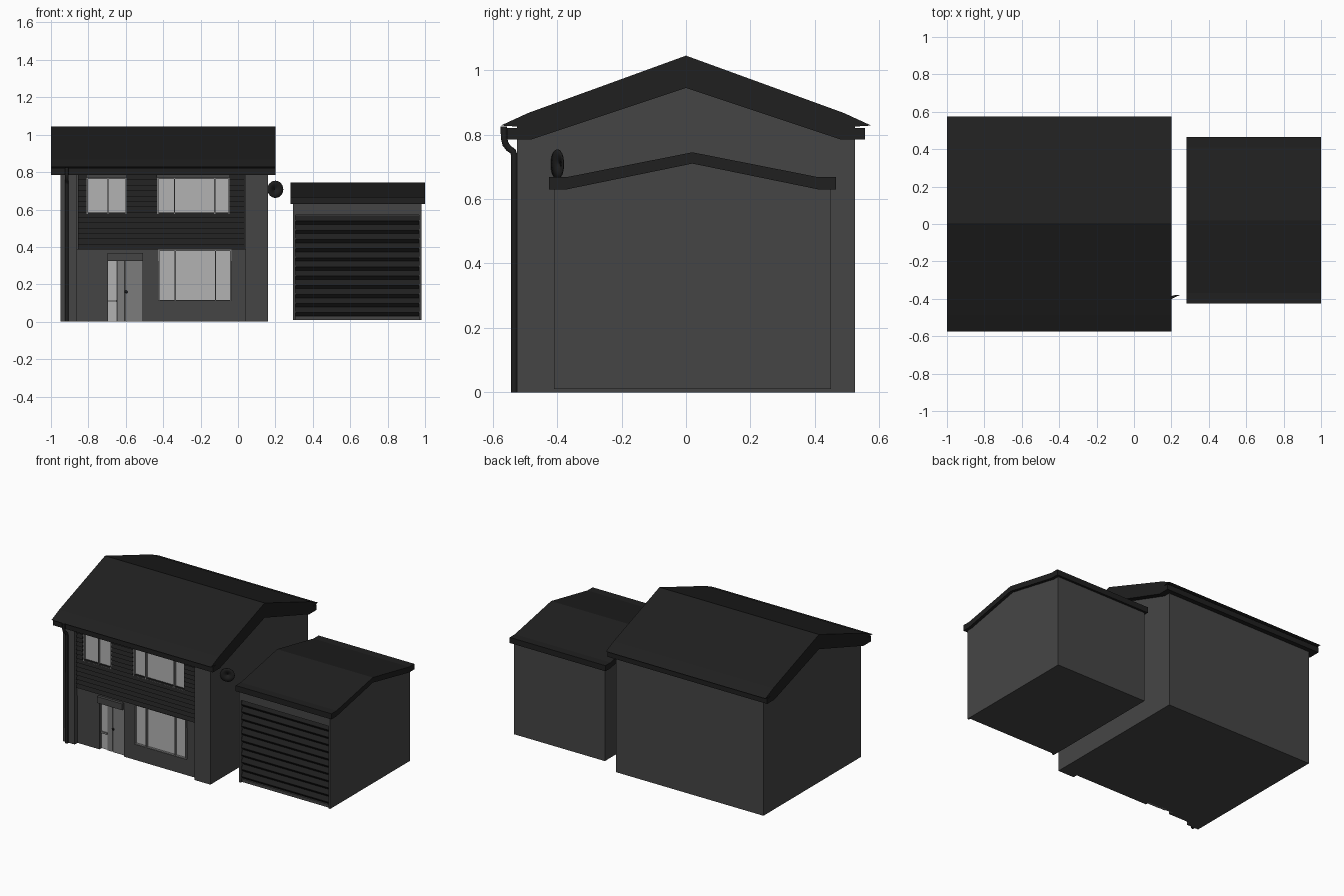
import bpy, bmesh, math
from mathutils import Vector

if "Cube" in bpy.data.objects:
    bpy.data.objects.remove(bpy.data.objects["Cube"])


def mat(name, v):
    m = bpy.data.materials.new(name)
    m.diffuse_color = (v, v, v, 1)
    m.use_nodes = True
    m.node_tree.nodes["Principled BSDF"].inputs["Base Color"].default_value = m.diffuse_color
    return m


WALL, ROOF = mat("wall_grey", 0.06), mat("roof_dark", 0.014)
GLASS, FRAME = mat("glass_pale", 0.45), mat("frame_grey", 0.2)


def finish(name, bm, m):
    bmesh.ops.recalc_face_normals(bm, faces=bm.faces[:])
    me = bpy.data.meshes.new(name)
    bm.to_mesh(me)
    bm.free()
    me.materials.append(m)
    ob = bpy.data.objects.new(name, me)
    bpy.context.collection.objects.link(ob)
    return ob


def add_prism(bm, axis, pts, lo, hi):
    """Extrude a 2D profile along an axis: x takes (y,z), y takes (x,z), z takes (x,y)."""
    def co(p, t):
        return {"x": (t, p[0], p[1]), "y": (p[0], t, p[1]), "z": (p[0], p[1], t)}[axis]
    a = [bm.verts.new(co(p, lo)) for p in pts]
    b = [bm.verts.new(co(p, hi)) for p in pts]
    bm.faces.new(a)
    bm.faces.new(b[::-1])
    n = len(pts)
    for i in range(n):
        bm.faces.new((a[i], b[i], b[(i + 1) % n], a[(i + 1) % n]))


def prism(name, axis, pts, lo, hi, m):
    bm = bmesh.new()
    add_prism(bm, axis, pts, lo, hi)
    return finish(name, bm, m)


def boxes(name, items, m):
    """Each item is (x0, x1, y0, y1, z0, z1)."""
    bm = bmesh.new()
    for x0, x1, y0, y1, z0, z1 in items:
        add_prism(bm, "z", [(x0, y0), (x1, y0), (x1, y1), (x0, y1)], z0, z1)
    return finish(name, bm, m)


def mirror_profile(half, centre=0):
    """Close a half profile (y offsets <= 0) across its centre line."""
    return ([(centre + y, z) for y, z in half]
            + [(centre - y, z) for y, z in reversed(half) if y != 0])


# House walls: plan with a shallow recess between the two front piers
plan = [(-0.95, -0.525), (-0.86, -0.525), (-0.86, -0.465), (0.04, -0.465),
        (0.04, -0.525), (0.16, -0.525), (0.16, 0.525), (-0.95, 0.525)]
prism("house_walls", "z", plan, 0, 0.79, WALL)
prism("house_gables", "x", [(-0.50, 0.785), (0.50, 0.785), (0, 0.96)], -0.95, 0.16, WALL)

# House roof: kicked eaves, pitched sheet with deep verge
outer = [(-0.525, 0.785), (-0.525, 0.825), (-0.575, 0.828), (-0.49, 0.867), (0, 1.045)]
roof_pts = outer + [(-y, z) for y, z in outer[-2::-1]] + [(0.48, 0.785), (0, 0.945), (-0.48, 0.785)]
prism("house_roof", "x", roof_pts, -1.0, 0.2, ROOF)
boxes("gutters", [(-1, 0.2, s - 0.0175, s + 0.0175, 0.785, 0.821)
                  for s in (-0.5385, 0.5385)], ROOF)

# Ground floor front panels around door and window
boxes("ground_panels", [
    (-0.86, -0.695, -0.495, -0.46, 0, 0.325),
    (-0.51, -0.425, -0.495, -0.46, 0, 0.325),
    (-0.425, -0.035, -0.495, -0.46, 0, 0.11),
    (-0.035, 0.04, -0.495, -0.46, 0, 0.325),
    (-0.86, -0.425, -0.50, -0.46, 0.325, 0.388),
    (-0.035, 0.04, -0.50, -0.46, 0.325, 0.388)], WALL)
boxes("door_hood", [(-0.697, -0.507, -0.52, -0.46, 0.325, 0.368)], WALL)

# Lapped cladding, split around the upper windows
bm = bmesh.new()
ROWS, Z0, Z1 = 14, 0.385, 0.785
pitch = (Z1 - Z0) / ROWS
for i in range(ROWS):
    z = Z0 + i * pitch
    spans = [(-0.855, 0.035)] if z < 0.56 else [(-0.855, -0.81), (-0.595, -0.432), (-0.045, 0.035)]
    for a, b in spans:
        add_prism(bm, "x", [(-0.46, z), (-0.517, z), (-0.504, z + pitch), (-0.46, z + pitch)], a, b)
finish("cladding", bm, ROOF)


def window(name, x0, x1, z0, z1, mullions):
    w, y0, y1 = 0.007, -0.508, -0.46
    boxes(name + "_glass", [(x0, x1, -0.492, y1, z0, z1)], GLASS)
    bars = [(x0, x0 + w, y0, y1, z0, z1), (x1 - w, x1, y0, y1, z0, z1),
            (x0 + w, x1 - w, y0, y1, z0, z0 + w), (x0 + w, x1 - w, y0, y1, z1 - w, z1)]
    bars += [(m - w / 2, m + w / 2, y0, y1, z0 + w, z1 - w) for m in mullions]
    boxes(name + "_frame", bars, FRAME)


window("upper_left_window", -0.81, -0.595, 0.57, 0.77, [-0.695])
window("upper_right_window", -0.432, -0.045, 0.57, 0.77, [-0.34, -0.125])
window("lower_window", -0.427, -0.035, 0.11, 0.385, [-0.335, -0.12])

# Front door with glazed sidelight
boxes("front_door", [(-0.604, -0.51, -0.48, -0.46, 0, 0.325),
                     (-0.648, -0.608, -0.478, -0.46, 0, 0.325)], FRAME)
boxes("sidelight_glass", [(-0.695, -0.65, -0.472, -0.46, 0, 0.325)], GLASS)
boxes("sidelight_bar", [(-0.695, -0.65, -0.48, -0.46, 0.105, 0.117)], FRAME)
bm = bmesh.new()
bmesh.ops.create_uvsphere(bm, u_segments=12, v_segments=8, radius=0.008)
bmesh.ops.translate(bm, verts=bm.verts, vec=(-0.598, -0.488, 0.16))
finish("door_knob", bm, ROOF)

# Downpipe swept from the gutter to the ground
cu = bpy.data.curves.new("downpipe", "CURVE")
cu.dimensions = "3D"
cu.bevel_depth, cu.bevel_resolution, cu.use_fill_caps = 0.01, 2, True
path = [(-0.565, 0.825), (-0.565, 0.79), (-0.56, 0.77), (-0.55, 0.757), (-0.537, 0.748),
        (-0.533, 0.735), (-0.533, 0)]
sp = cu.splines.new("POLY")
sp.points.add(len(path) - 1)
for p, (y, z) in zip(sp.points, path):
    p.co = (-0.915, y, z, 1)
pipe = bpy.data.objects.new("downpipe", cu)
bpy.context.collection.objects.link(pipe)
cu.materials.append(ROOF)

# Satellite dish: shallow dished disc on a short arm
bm = bmesh.new()
rings = [(0.002, 0.008), (0.025, 0.005), (0.046, -0.003), (0.046, -0.006), (0.025, 0.001), (0.002, 0.004)]
ring_verts = [bm.verts.new((r, 0, h)) for r, h in rings]
edges = [bm.edges.new((ring_verts[i], ring_verts[(i + 1) % 6])) for i in range(6)]
bmesh.ops.spin(bm, geom=ring_verts + edges, cent=(0, 0, 0), axis=(0, 0, 1),
               angle=math.tau, steps=24, use_merge=True)
bmesh.ops.remove_doubles(bm, verts=bm.verts, dist=1e-5)
for f in bm.faces:
    f.smooth = True
dish = finish("dish", bm, ROOF)
dish.location = (0.198, -0.395, 0.708)
dish.rotation_euler = Vector((-0.42, 0.9, 0)).to_track_quat("Z", "Y").to_euler()
boxes("dish_arm", [(0.155, 0.192, -0.394, -0.386, 0.704, 0.712)], ROOF)

# Garage body, jambs and lintel
prism("garage_walls", "x", mirror_profile([(-0.40, 0.01), (-0.40, 0.64), (0, 0.715)], 0.02)
      + [], 0.295, 0.98, WALL)
bpy.data.objects["garage_walls"].data.vertices.foreach_get
boxes("garage_back", [(0.295, 0.98, 0.42, 0.45, 0.01, 0.64)], WALL)
boxes("garage_front", [(0.295, 0.308, -0.41, -0.38, 0.01, 0.57),
                       (0.967, 0.98, -0.41, -0.38, 0.01, 0.57),
                       (0.295, 0.98, -0.41, -0.38, 0.57, 0.64)], WALL)

# Garage roof with flat eaves
top = [(-0.445, 0.63), (-0.445, 0.668), (-0.39, 0.668), (0, 0.745)]
under = [(0.39, 0.63), (0, 0.71), (-0.39, 0.63)]
pts = top + [(-y, z) for y, z in top[-2::-1]] + under
prism("garage_roof", "x", [(y + 0.02, z) for y, z in pts], 0.28, 1.0, ROOF)

# Roller door slats
bm = bmesh.new()
for i in range(11):
    z = 0.03 + i * 0.049
    add_prism(bm, "x", [(-0.37, z), (-0.387, z), (-0.403, z + 0.018), (-0.403, z + 0.023),
                        (-0.387, z + 0.049), (-0.37, z + 0.049)], 0.308, 0.967)
finish("garage_door", bm, ROOF)
boxes("door_rail", [(0.308, 0.967, -0.398, -0.37, 0.01, 0.03)], WALL)
